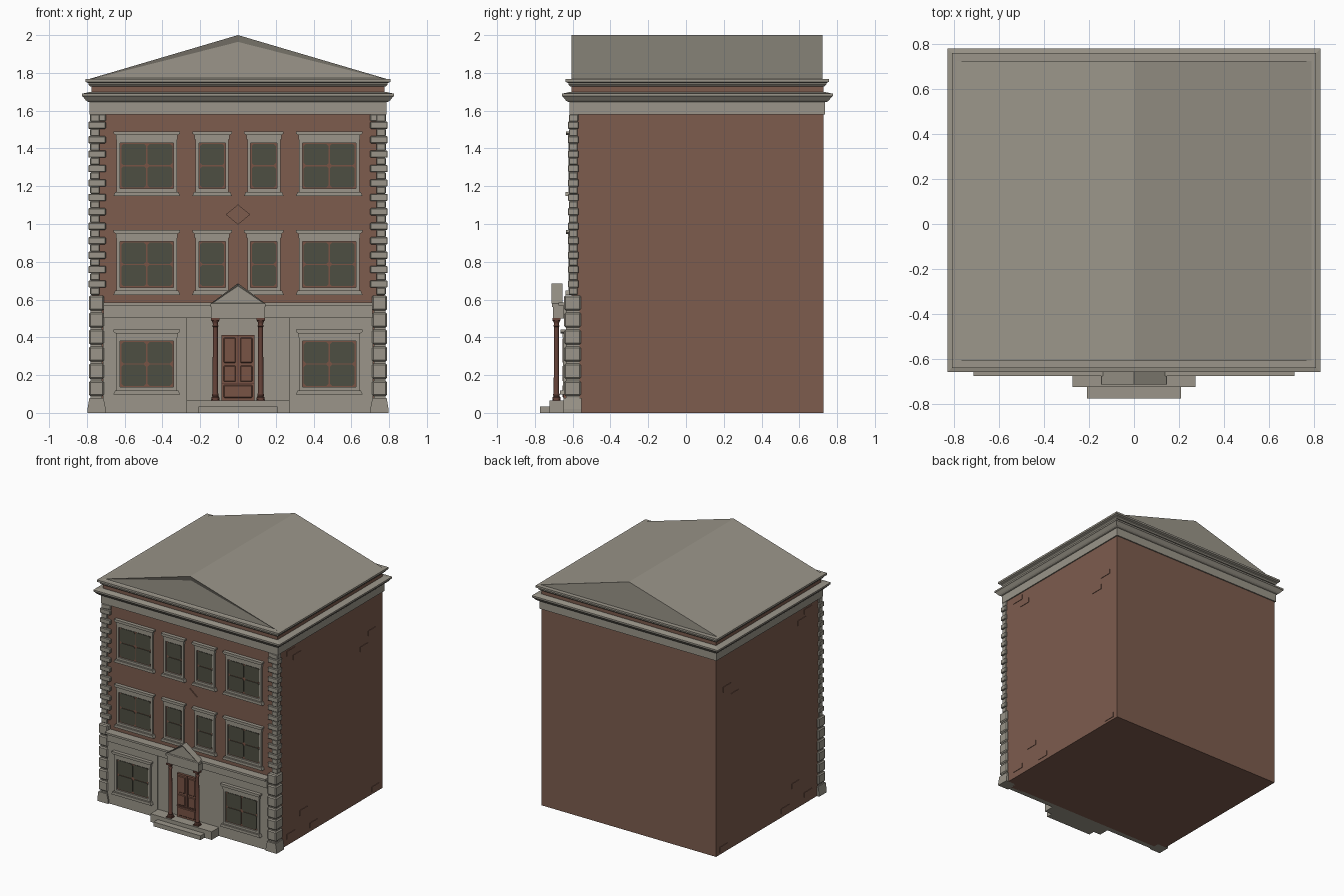
import bpy, bmesh, math

if "Cube" in bpy.data.objects:
    bpy.data.objects.remove(bpy.data.objects["Cube"])

def material(name, rgb):
    m = bpy.data.materials.new(name)
    m.diffuse_color = (*rgb, 1)
    m.use_nodes = True
    m.node_tree.nodes["Principled BSDF"].inputs["Base Color"].default_value = m.diffuse_color
    return m

STONE = material("grey stone", (0.325, 0.302, 0.252))
BRICK = material("red brick", (0.205, 0.107, 0.076))
GLASS = material("dark glass", (0.076, 0.078, 0.054))
WOOD = material("brown door wood", (0.190, 0.088, 0.060))
RED = material("dark red columns", (0.125, 0.052, 0.038))

parts = {}

def part(name, mat):
    """One bmesh per named part; repeated pieces are added to it."""
    if name not in parts:
        parts[name] = (bmesh.new(), mat)
    return parts[name][0]

def prism(bm, pts, y0, y1):
    """Extrude an x-z outline from y0 to y1."""
    a = [bm.verts.new((x, y0, z)) for x, z in pts]
    b = [bm.verts.new((x, y1, z)) for x, z in pts]
    n = len(pts)
    front = bm.faces.new(a)
    bm.faces.new(b[::-1])
    for i in range(n):
        j = (i + 1) % n
        bm.faces.new((a[i], b[i], b[j], a[j]))
    return front

def box(bm, x0, x1, y0, y1, z0, z1):
    return prism(bm, [(x0, z0), (x1, z0), (x1, z1), (x0, z1)], y0, y1)

# Body extents
BX, YF, YB = 0.776, -0.607, 0.727

def rings(bm, profile):
    """Loft rectangles around the body: profile is (outset, z)."""
    prev = None
    for o, z in profile:
        x, f, b = BX + o, YF - o, YB + o
        ring = [bm.verts.new(p) for p in
                ((-x, f, z), (x, f, z), (x, b, z), (-x, b, z))]
        if prev is None:
            bm.faces.new(ring[::-1])
        else:
            for i in range(4):
                j = (i + 1) % 4
                bm.faces.new((prev[i], prev[j], ring[j], ring[i]))
        prev = ring
    bm.faces.new(prev)

# Brick body and the stone bands around its top
box(part("brick_body", BRICK), -BX, BX, YF, YB, 0, 1.74)
rings(part("frieze_and_cornice", STONE),
      [(0.009, 1.58), (0.009, 1.645), (0.022, 1.648), (0.030, 1.655), (0.045, 1.674),
       (0.050, 1.677), (0.050, 1.690), (0.030, 1.694), (0.012, 1.698)])
rings(part("upper_cornice", STONE),
      [(0.006, 1.728), (0.016, 1.738), (0.016, 1.746), (0.031, 1.753), (0.031, 1.768)])

# Gable roof with a sunken front pediment
bm = part("gable_roof", STONE)
front = prism(bm, [(-0.79, 1.767), (0.79, 1.767), (0, 2.0)], YF, 0.723)
bmesh.ops.recalc_face_normals(bm, faces=bm.faces[:])
bmesh.ops.inset_individual(bm, faces=[front], thickness=0.036, depth=-0.01)

# Single bricks standing slightly proud on both sides
bm = part("accent_bricks", BRICK)
for y, z in ((0.59, 1.31), (0.49, 1.22), (-0.44, 1.54), (-0.36, 1.48),
             (-0.44, 0.07), (-0.28, 0.20), (-0.15, 0.05), (0.635, 0.04)):
    for s in (1, -1):
        box(bm, s * BX, s * (BX + 0.004), y - 0.05, y + 0.05, z - 0.02, z + 0.02)

# Corner quoins: alternating upper blocks, heavy lower blocks, flared foot
small, big = part("upper_quoins", STONE), part("lower_quoins", STONE)
core, foot = part("quoin_cores", STONE), part("quoin_feet", STONE)
for s in (1, -1):
    h = (1.58 - 0.625) / 25
    for i in range(25):
        z = 0.625 + i * h
        if i % 2:
            box(small, s * 0.700, s * 0.792, -0.625, -0.568, z, z + h)
        else:
            box(small, s * 0.732, s * 0.783, -0.620, -0.574, z, z + h)
    box(small, s * 0.700, s * 0.784, -0.618, -0.57, 1.545, 1.582)
    box(core, s * 0.72, s * 0.780, -0.634, -0.565, 0.02, 0.615)
    for i in range(6):
        z = 0.090 + i * 0.0905
        box(big, s * 0.710, s * 0.790, -0.645, -0.556, z, z + 0.080)
    prism(foot, [(s * 0.700, 0), (s * 0.797, 0), (s * 0.797, 0.02),
                 (s * 0.787, 0.078), (s * 0.712, 0.078), (s * 0.700, 0.02)], -0.648, -0.552)

# Ground floor stone front, with outer bays, central bay and band
WALL = -0.636
bm = part("ground_floor_front", STONE)
box(bm, -0.272, 0.272, WALL + 0.008, YF + 0.01, 0, 0.505)
for s in (1, -1):
    box(bm, s * 0.272, s * 0.716, WALL, YF + 0.01, 0, 0.505)
bm = part("ground_floor_band", STONE)
box(bm, -0.712, 0.712, -0.648, YF + 0.01, 0.503, 0.572)
prism(bm, [(-0.712, 0.568), (0.712, 0.568), (0.712, 0.584), (-0.712, 0.584)], -0.674, YF + 0.01)

def window(cx, z0, w, wall, cols):
    """Window with stone surround, lintel, sill and chamfered panes; z0 is glass bottom."""
    h, t = 0.243, 0.018
    z1, x0, x1 = z0 + h, cx - w / 2, cx + w / 2
    box(part("window_frames", WOOD), x0, x1, wall - 0.004, wall + 0.01, z0, z1)
    st = part("window_surrounds", STONE)
    for a, b in ((x0 - t, x0), (x1, x1 + t)):
        box(st, a, b, wall - 0.016, wall + 0.01, z0 - t, z1 + t)
    for a, b in ((z0 - t, z0), (z1, z1 + t)):
        box(st, x0, x1, wall - 0.016, wall + 0.01, a, b)
    # stepped lintel
    lt = part("window_lintels", STONE)
    e, top = t + 0.004, z1 + t
    box(lt, x0 - e, x1 + e, wall - 0.018, wall + 0.01, top, top + 0.022)
    prism(lt, [(x0 - e, top + 0.022), (x1 + e, top + 0.022), (x1 + e + 0.012, top + 0.030),
               (x1 + e + 0.012, top + 0.043), (x0 - e - 0.012, top + 0.043),
               (x0 - e - 0.012, top + 0.030)], wall - 0.028, wall + 0.01)
    # sloping sill
    e, bot = t + 0.018, z0 - t
    prism(part("window_sills", STONE),
          [(x0 - e, bot - 0.022), (x1 + e, bot - 0.022), (x1 + e - 0.010, bot),
           (x0 - e + 0.010, bot)], wall - 0.030, wall + 0.01)
    # panes
    g, c = 0.006, 0.012
    pw, ph = (w - g * (cols + 1)) / cols, (h - g * 3) / 2
    for i in range(cols):
        for j in range(2):
            a, b = x0 + g + i * (pw + g), z0 + g + j * (ph + g)
            p, q = a + pw, b + ph
            prism(part("window_panes", GLASS),
                  [(a + c, b), (p - c, b), (p, b + c), (p, q - c),
                   (p - c, q), (a + c, q), (a, q - c), (a, b + c)], wall - 0.009, wall)

for s in (1, -1):
    for z in (0.665, 1.187):
        window(s * 0.483, z, 0.282, YF, 2)
        window(s * 0.137, z, 0.140, YF, 1)
    window(s * 0.483, 0.137, 0.282, WALL, 2)

# Diamond ornament
prism(part("diamond_ornament", BRICK),
      [(-0.065, 1.05), (0, 0.997), (0.065, 1.05), (0, 1.103)], YF - 0.008, YF)

# Entrance steps
bm = part("entrance_steps", STONE)
box(bm, -0.272, 0.272, -0.722, YF, 0, 0.065)
box(bm, -0.208, 0.208, -0.773, -0.70, 0, 0.035)

# Door with raised panels
box(part("door", WOOD), -0.088, 0.088, -0.648, YF, 0.065, 0.412)
bm = part("door_panels", WOOD)
for s in (1, -1):
    for z0, z1 in ((0.265, 0.398), (0.165, 0.250)):
        f = box(bm, s * 0.012, s * 0.076, -0.654, -0.645, z0, z1)
f = box(bm, -0.076, 0.076, -0.654, -0.645, 0.080, 0.148)
bm = part("door_mouldings", RED)
box(bm, -0.003, 0.003, -0.652, -0.645, 0.155, 0.412)
box(bm, -0.088, 0.088, -0.652, -0.645, 0.153, 0.159)

# Portico beam and small pediment
bm = part("portico_beam", STONE)
box(bm, -0.140, 0.140, -0.703, YF, 0.500, 0.560)
box(bm, -0.146, 0.146, -0.710, YF, 0.560, 0.580)
bm = part("portico_pediment", STONE)
front = prism(bm, [(-0.146, 0.578), (0.146, 0.578), (0, 0.686)], -0.712, -0.655)
bmesh.ops.recalc_face_normals(bm, faces=bm.faces[:])
bmesh.ops.inset_individual(bm, faces=[front], thickness=0.014, depth=-0.008)

# Turned columns with square base and cap
bm = part("portico_columns", RED)
profile = [(0.021, 0.070), (0.021, 0.082), (0.016, 0.088), (0.018, 0.096), (0.0145, 0.104),
           (0.0130, 0.455), (0.017, 0.460), (0.013, 0.467), (0.014, 0.478), (0.021, 0.490)]
N = 16
for s in (1, -1):
    cx, cy = s * 0.120, -0.686
    loops = [[bm.verts.new((cx + r * math.cos(2 * math.pi * k / N),
                            cy + r * math.sin(2 * math.pi * k / N), z)) for k in range(N)]
             for r, z in profile]
    for lo, hi in zip(loops, loops[1:]):
        for k in range(N):
            bm.faces.new((lo[k], lo[(k + 1) % N], hi[(k + 1) % N], hi[k]))
    for z0, z1 in ((0.063, 0.072), (0.488, 0.502)):
        box(bm, cx - 0.022, cx + 0.022, cy - 0.022, cy + 0.022, z0, z1)

# Turn every part into an object
for name, (bm, mat) in parts.items():
    bmesh.ops.recalc_face_normals(bm, faces=bm.faces[:])
    me = bpy.data.meshes.new(name)
    bm.to_mesh(me)
    bm.free()
    me.materials.append(mat)
    ob = bpy.data.objects.new(name, me)
    bpy.context.collection.objects.link(ob)
    if name in ("upper_quoins", "lower_quoins", "door_panels"):
        bev = ob.modifiers.new("chamfer", "BEVEL")
        bev.width = {"lower_quoins": 0.008, "upper_quoins": 0.004}.get(name, 0.005)
        bev.segments = 1
    if name == "portico_columns":
        bpy.context.view_layer.objects.active = ob
        ob.select_set(True)
        bpy.ops.object.shade_smooth_by_angle(angle=math.radians(35))
        ob.select_set(False)
